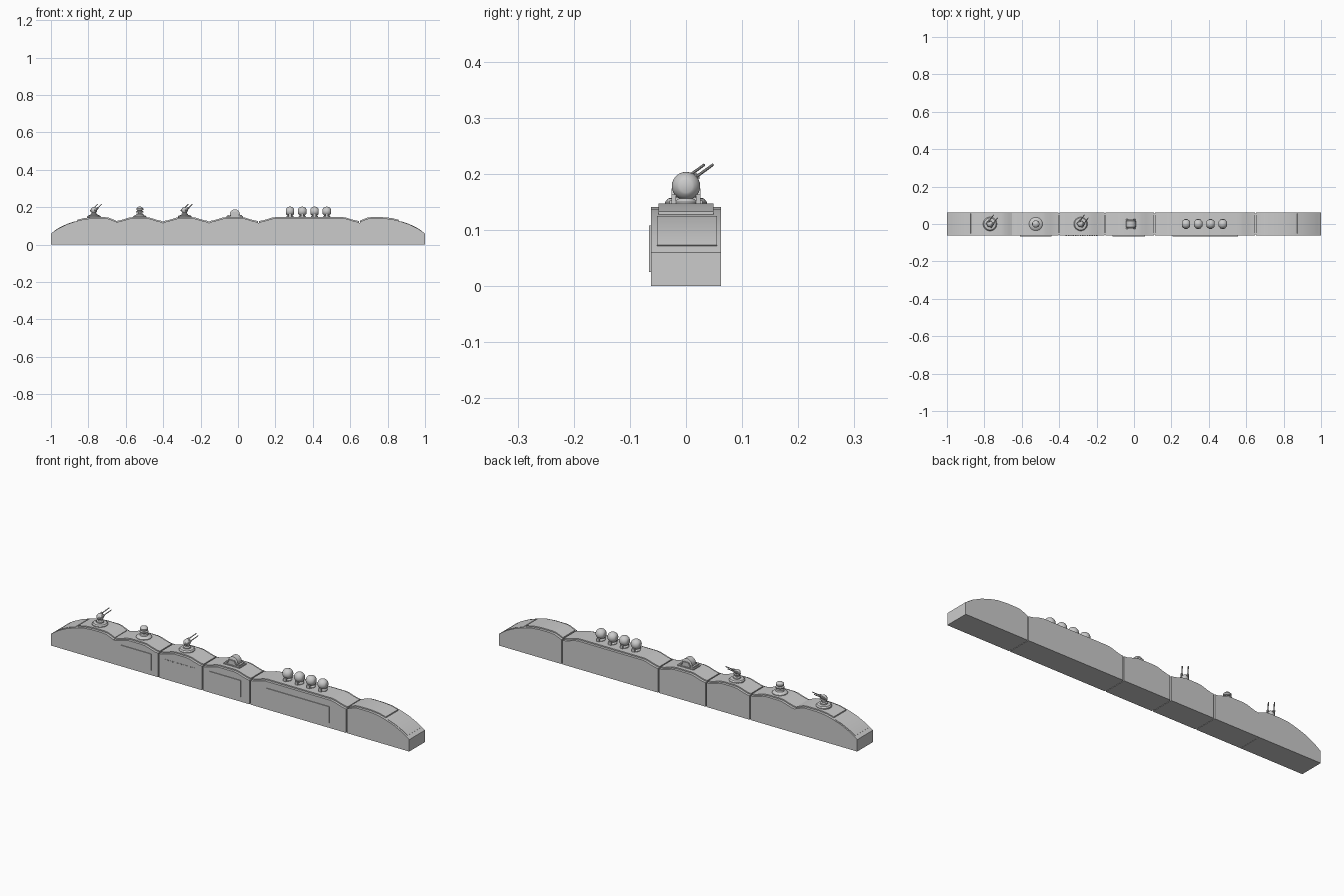
import bpy, bmesh, math
from mathutils import Vector, Matrix

if "Cube" in bpy.data.objects:
    bpy.data.objects.remove(bpy.data.objects["Cube"])

W = 0.062


def finish(bm, name, smooth=False):
    bmesh.ops.recalc_face_normals(bm, faces=bm.faces[:])
    me = bpy.data.meshes.new(name)
    bm.to_mesh(me)
    bm.free()
    ob = bpy.data.objects.new(name, me)
    bpy.context.collection.objects.link(ob)
    if smooth:
        bpy.ops.object.select_all(action='DESELECT')
        ob.select_set(True)
        bpy.context.view_layer.objects.active = ob
        bpy.ops.object.shade_smooth_by_angle(angle=math.radians(35))
    return ob


def extrude_profile(name, pts, y0, y1):
    """Extrude a closed x-z outline across the train."""
    bm = bmesh.new()
    f = bm.faces.new([bm.verts.new((x, y0, z)) for x, z in pts])
    r = bmesh.ops.extrude_face_region(bm, geom=[f])
    vs = [v for v in r['geom'] if isinstance(v, bmesh.types.BMVert)]
    bmesh.ops.translate(bm, verts=vs, vec=(0, y1 - y0, 0))
    return finish(bm, name, True)


def box(name, x0, x1, y0, y1, z0, z1):
    return extrude_profile(name, [(x0, z0), (x1, z0), (x1, z1), (x0, z1)], y0, y1)


def lathe(name, prof, origin, axis=(0, 0, 1), n=24):
    """Spin (radius, height) pairs about an axis and cap both ends."""
    bm = bmesh.new()
    rings = [[bm.verts.new((r * math.cos(2 * math.pi * i / n),
                            r * math.sin(2 * math.pi * i / n), h)) for i in range(n)]
             for r, h in prof]
    for a, b in zip(rings, rings[1:]):
        for i in range(n):
            j = (i + 1) % n
            bm.faces.new((a[i], a[j], b[j], b[i]))
    bm.faces.new(rings[0])
    bm.faces.new(rings[-1])
    rot = Vector((0, 0, 1)).rotation_difference(Vector(axis)).to_matrix().to_4x4()
    bm.transform(Matrix.Translation(origin) @ rot)
    return finish(bm, name, True)


def ball_profile(r, a0=-80, a1=80, steps=12):
    return [(r * math.cos(math.radians(a0 + (a1 - a0) * i / steps)),
             r * math.sin(math.radians(a0 + (a1 - a0) * i / steps))) for i in range(steps + 1)]


# Roof lines of the cars
def middle_roof(a, b):
    ramp = [(0, .121), (.02, .123), (.045, .130), (.07, .138), (.09, .141)]
    return [(a + d, z) for d, z in ramp] + [(b - d, z) for d, z in reversed(ramp)]


nose_roof = [(.65, .123), (.67, .130), (.69, .138), (.71, .141), (.77, .141),
             (.82, .137), (.86, .127), (.91, .111), (.96, .087), (1.0, .060)]
tail_roof = [(-x, z) for x, z in reversed(nose_roof)]
joints = [-.655, -.40, -.155, .11, .65]
roofs = [tail_roof] + [middle_roof(a, b) for a, b in zip(joints, joints[1:])] + [nose_roof]
gap = .003

for i, roof in enumerate(roofs):
    roof = list(roof)
    if i > 0:
        roof[0] = (roof[0][0] + gap, roof[0][1])
    if i < 5:
        roof[-1] = (roof[-1][0] - gap, roof[-1][1])
    # Car body
    extrude_profile(f"car_body_{i}", roof + [(roof[-1][0], 0), (roof[0][0], 0)], -W, W)
    # Raised roof strip
    strip = [p for p in roof if abs(p[0]) <= .861]
    up = [(x, z + .006) for x, z in strip]
    extrude_profile(f"roof_strip_{i}", up + [(x, z - .006) for x, z in reversed(strip)], -.049, .049)

# Dark core between the cars and low-set end windscreens
box("coupling_core", -.7, .7, -.055, .055, .002, .117)
for s, name in ((1, "front_screen"), (-1, "rear_screen")):
    pts = [(.872, .1235), (.91, .111), (.96, .087), (.983, .0715)]
    outline = [(s * (x + .001), z + .0015) for x, z in pts] + \
              [(s * (x - .004), z - .005) for x, z in reversed(pts)]
    extrude_profile(name, outline, -.052, .055)

# Side doors on the front face
for i, (a, b) in enumerate([(-.61, -.44), (-.115, .06), (.205, .555)]):
    box(f"side_door_{i}", a, b, -.0655, -.06, .025, .108)

# Row of vents
for i in range(14):
    x = -.365 + i * .0125
    box(f"vent_{i}", x, x + .007, -.0635, -.06, .098, .102)


# Twin gun turrets
def turret(x, tag):
    lathe(f"turret_base_{tag}", [(.037, .143), (.037, .150), (.032, .156), (.022, .158)], (x, 0, 0))
    lathe(f"turret_post_{tag}", [(.018, .156), (.018, .164), (.012, .168), (.012, .176)], (x, 0, 0))
    lathe(f"turret_head_{tag}", ball_profile(.017), (x, 0, .184))
    aim = Vector((.56, .76, .55)).normalized()
    side = Vector((.76, -.56, 0)).normalized()
    for k in (-1, 1):
        start = Vector((x, 0, .187)) + side * k * .013 - aim * .012
        lathe(f"turret_breech_{tag}_{k}", [(.006, 0), (.006, .030)], start, aim, 10)
        lathe(f"turret_barrel_{tag}_{k}", [(.0028, .025), (.0024, .070)], start, aim, 8)


turret(-.77, "rear")
turret(-.285, "mid")

# Sensor mast with stacked rings
lathe("sensor_mast", [(.036, .143), (.036, .150), (.030, .156), (.020, .158), (.018, .165),
                      (.010, .167), (.010, .171), (.020, .173), (.020, .178), (.011, .180),
                      (.011, .183), (.019, .186), (.019, .193), (.013, .200), (.005, .203)],
      (-.525, 0, 0))

# Drum launcher
cx = -.017
box("drum_base", cx - .045, cx + .045, -.029, .029, .143, .152)
lathe("drum", [(.018, -.020), (.027, -.016), (.027, .016), (.018, .020)], (cx, 0, .162), (0, 1, 0), 28)
for s in (-1, 1):
    y0, y1 = sorted((s * .019, s * .026))
    extrude_profile(f"drum_bracket_{s}", [(cx - .026, .15), (cx + .026, .15), (cx + .014, .174),
                                          (cx - .014, .174)], y0, y1)
    box(f"drum_stop_{s}", cx + s * .034 - .005, cx + s * .034 + .005, -.02, .02, .15, .158)

# Row of truncated ball pods on cradles
for i in range(4):
    x = .278 + i * .0655
    lathe(f"ball_pod_{i}", ball_profile(.0253, -63, 63, 12), (x, 0, .178), (1, 0, 0), 28)
    lathe(f"ball_pod_foot_{i}", [(.020, .143), (.020, .150), (.012, .157)], (x, 0, 0))
    for s in (-1, 1):
        y0, y1 = sorted((s * .018, s * .026))
        box(f"ball_cradle_{i}_{s}", x - .008, x + .008, y0, y1, .143, .163)
